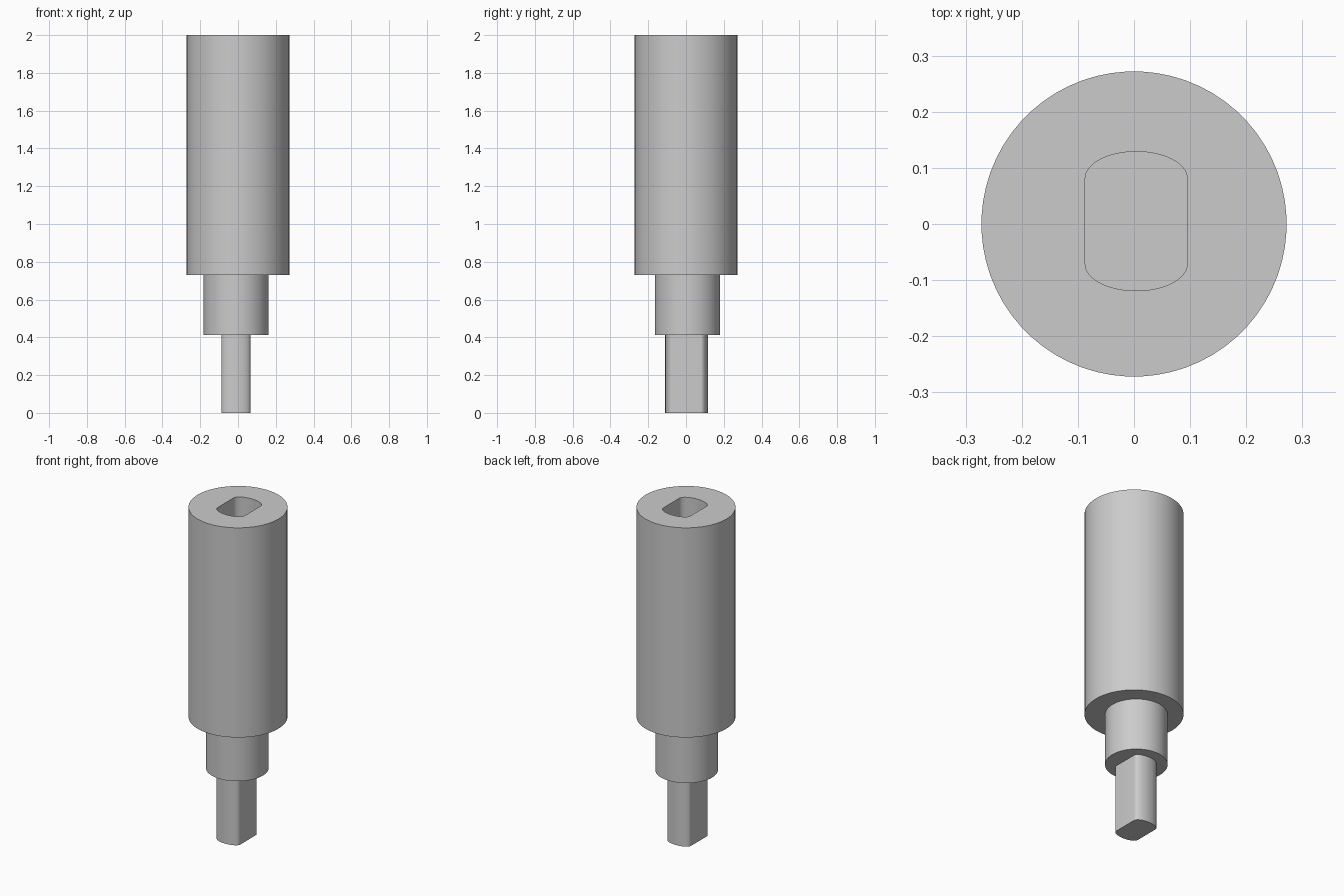
import bpy
import bmesh
import math

if "Cube" in bpy.data.objects:
    bpy.data.objects.remove(bpy.data.objects["Cube"], do_unlink=True)

SIDES = 64

grey = bpy.data.materials.new("light_grey")
grey.use_nodes = True
grey.diffuse_color = (0.6, 0.6, 0.6, 1)
grey.node_tree.nodes["Principled BSDF"].inputs["Base Color"].default_value = (0.6, 0.6, 0.6, 1)


def circle(cx, cy, r, z):
    angles = [(i + 0.5) * 2 * math.pi / SIDES for i in range(SIDES)]
    return [(cx + r * math.cos(a), cy + r * math.sin(a), z) for a in angles]


def flat_sided(cx, cy, half_x, half_y, straight, z):
    """Outline with two straight sides and curved ends at +y and -y."""
    half = SIDES // 2
    points = []
    for end in range(2):
        for i in range(half):
            a = math.pi * (end + i / (half - 1))
            y = (half_y - straight) * math.sin(a) + (straight, -straight)[end]
            points.append((cx + half_x * math.cos(a), cy + y, z))
    return points


def loft(name, rings):
    """Join successive rings with faces and cap both ends."""
    bm = bmesh.new()
    loops = [[bm.verts.new(p) for p in ring] for ring in rings]
    for low, high in zip(loops, loops[1:]):
        for i in range(SIDES):
            j = (i + 1) % SIDES
            bm.faces.new((low[i], low[j], high[j], high[i]))
    bm.faces.new(loops[0])
    bm.faces.new(loops[-1])
    bmesh.ops.recalc_face_normals(bm, faces=bm.faces)
    mesh = bpy.data.meshes.new(name)
    bm.to_mesh(mesh)
    bm.free()
    mesh.materials.append(grey)
    obj = bpy.data.objects.new(name, mesh)
    bpy.context.collection.objects.link(obj)
    bpy.ops.object.select_all(action="DESELECT")
    obj.select_set(True)
    bpy.context.view_layer.objects.active = obj
    bpy.ops.object.shade_smooth_by_angle(angle=math.radians(35))
    return obj


# Main sleeve with a flat-sided socket sunk into its top
socket = (0.004, 0.005, 0.091, 0.124, 0.076)
loft("main_sleeve", [
    circle(0, 0, 0.272, 0.73),
    circle(0, 0, 0.272, 2),
    flat_sided(*socket, 2),
    flat_sided(*socket, 1.58),
])

# Narrower collar below the sleeve, slightly off centre
loft("collar", [circle(-0.01, 0.008, 0.172, z) for z in (0.413, 0.74)])

# Flat-sided drive shaft
loft("drive_shaft", [flat_sided(-0.011, 0.003, 0.077, 0.113, 0.076, z) for z in (0, 0.42)])
